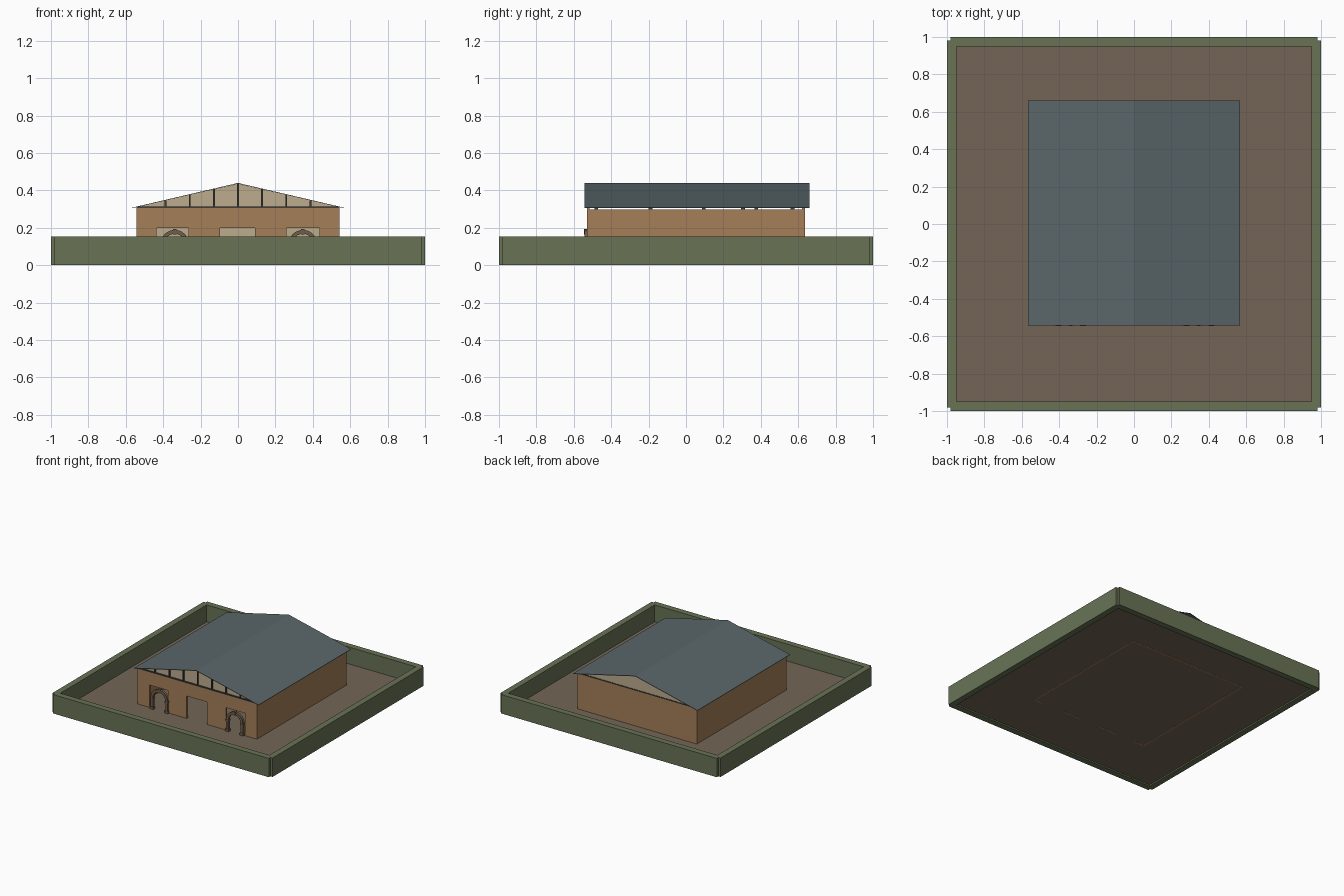
import bpy, bmesh, math
from mathutils import Matrix, Vector

old = bpy.data.objects.get("Cube")
if old:
    bpy.data.objects.remove(old, do_unlink=True)


def material(name, rgb):
    lin = [(c / 255 / 12.92) if c < 11 else ((c / 255 + 0.055) / 1.055) ** 2.4 for c in rgb]
    m = bpy.data.materials.new(name)
    m.use_nodes = True
    m.diffuse_color = (*lin, 1)
    m.node_tree.nodes["Principled BSDF"].inputs["Base Color"].default_value = (*lin, 1)
    return m


GREEN = material("fence green", (104, 115, 85))
EARTH = material("earth brown", (116, 101, 86))
BRICK = material("wall tan", (165, 126, 88))
SLATE = material("roof slate", (90, 102, 106))
CREAM = material("plaster cream", (188, 172, 141))
TIMBER = material("dark timber", (66, 62, 56))
STONE = material("arch stone", (112, 94, 76))


def finish(name, bm, mat):
    bmesh.ops.recalc_face_normals(bm, faces=bm.faces)
    mesh = bpy.data.meshes.new(name)
    bm.to_mesh(mesh)
    bm.free()
    mesh.materials.append(mat)
    ob = bpy.data.objects.new(name, mesh)
    bpy.context.collection.objects.link(ob)
    return ob


def add_box(bm, x, y, z):
    """Box spanning the three (low, high) ranges."""
    size = Vector((x[1] - x[0], y[1] - y[0], z[1] - z[0]))
    mid = Vector((x[0] + x[1], y[0] + y[1], z[0] + z[1])) / 2
    bmesh.ops.create_cube(bm, size=1, matrix=Matrix.Translation(mid) @ Matrix.Diagonal((*size, 1)))


def add_profile(bm, points, y0, y1):
    """Outline in x, z extruded from y0 to y1."""
    face = bm.faces.new([bm.verts.new((px, y0, pz)) for px, pz in points])
    out = bmesh.ops.extrude_face_region(bm, geom=[face])
    verts = [v for v in out["geom"] if isinstance(v, bmesh.types.BMVert)]
    bmesh.ops.translate(bm, verts=verts, vec=(0, y1 - y0, 0))


def boxes(name, mat, *ranges):
    bm = bmesh.new()
    for r in ranges:
        add_box(bm, *r)
    return finish(name, bm, mat)


def profile(name, mat, points, y0, y1):
    bm = bmesh.new()
    add_profile(bm, points, y0, y1)
    return finish(name, bm, mat)


FLOOR, LOW, EAVE, RIDGE = 0.016, 0.01, 0.308, 0.44
HALF, FRONT, BACK, WALL = 0.543, -0.53, 0.635, 0.014
ROOF_HALF = 0.566


def roof_z(x):
    return RIDGE - (RIDGE - EAVE) * abs(x) / ROOF_HALF


# Yard and perimeter fence with notched corners
boxes("ground", EARTH, ((-0.95, 0.95), (-0.95, 0.95), (LOW + 0.001, FLOOR)))
for side, s in (("left", 1), ("right", -1)):
    boxes("fence_" + side, GREEN, (sorted((s * 0.95, s)), (-0.98, 0.98), (0, 0.155)))
for side, s in (("back", 1), ("front", -1)):
    boxes("fence_" + side, GREEN, ((-0.98, 0.98), sorted((s * 0.95, s)), (0, 0.155)))

# Side and back walls
for side, s in (("left", 1), ("right", -1)):
    boxes("wall_" + side, BRICK,
          (sorted((s * (HALF - WALL), s * HALF)), (FRONT + WALL, BACK - WALL), (LOW, 0.297)))
boxes("wall_back", BRICK, ((-HALF, HALF), (BACK - WALL, BACK), (LOW, 0.305)))

# Front wall with three openings reaching the floor
outline = [(-HALF, 0.305), (-HALF, LOW)]
for a, b in ((-0.435, -0.265), (-0.095, 0.09), (0.26, 0.435)):
    outline += [(a, LOW), (a, 0.2), (b, 0.2), (b, LOW)]
outline += [(HALF, LOW), (HALF, 0.305)]
profile("wall_front", BRICK, outline, FRONT, FRONT + WALL)

# Plaster lining on the inside of the back wall
boxes("inner_back_wall", CREAM,
      ((-HALF + WALL, HALF - WALL), (BACK - WALL - 0.008, BACK - WALL), (FLOOR, 0.297)))

# Gable panels
gable = [(-0.53, 0.305), (0.53, 0.305), (0.53, roof_z(0.53) - 0.002),
         (0, RIDGE - 0.004), (-0.53, roof_z(0.53) - 0.002)]
profile("gable_front", CREAM, gable, FRONT + 0.012, FRONT + 0.016)
profile("gable_back", CREAM, gable, BACK - 0.01, BACK - 0.004)

# Tie beams across the building
bm = bmesh.new()
for y in (-0.48, -0.19, 0.095, 0.305, 0.375, 0.57):
    add_box(bm, (-HALF, HALF), (y - 0.01, y + 0.01), (0.296, 0.31))
for y in (FRONT, BACK - WALL):
    add_box(bm, (-HALF, HALF), (y, y + WALL), (0.305, 0.3135))
finish("tie_beams", bm, TIMBER)

# Gable posts
bm = bmesh.new()
for i in range(-3, 4):
    x = i * 0.129
    add_box(bm, (x - 0.005, x + 0.005), (FRONT + 0.002, FRONT + 0.012), (0.31, roof_z(x) - 0.003))
finish("gable_posts", bm, TIMBER)

# Thin pitched roof
t = 0.003
profile("roof", SLATE,
        [(-ROOF_HALF, EAVE), (0, RIDGE), (ROOF_HALF, EAVE),
         (ROOF_HALF, EAVE - t), (0, RIDGE - t), (-ROOF_HALF, EAVE - t)], -0.542, 0.66)

# Arched surrounds with plinths, capitals and a keystone
SPRING, OUTER, INNER, STEPS = 0.112, 0.077, 0.056, 12
for side, cx in (("right", -0.338), ("left", 0.347)):
    bm = bmesh.new()
    angles = [math.pi * i / STEPS for i in range(STEPS + 1)]
    ring = [(cx + OUTER * math.cos(a), SPRING + OUTER * math.sin(a)) for a in angles]
    ring += [(cx + INNER * math.cos(a), SPRING + INNER * math.sin(a)) for a in reversed(angles)]
    add_profile(bm, ring, FRONT - 0.012, FRONT + 0.01)
    for s in (-1, 1):
        mid = cx + s * (OUTER + INNER) / 2
        for half, depth, z in ((0.01, 0.012, (FLOOR, SPRING)),
                               (0.016, 0.016, (FLOOR, 0.036)),
                               (0.015, 0.015, (SPRING - 0.012, SPRING + 0.002))):
            add_box(bm, (mid - half, mid + half), (FRONT - depth, FRONT + 0.01), z)
    add_box(bm, (cx - 0.009, cx + 0.009), (FRONT - 0.015, FRONT + 0.01),
            (SPRING + INNER - 0.003, SPRING + OUTER + 0.005))
    finish("arch_" + side, bm, STONE)
